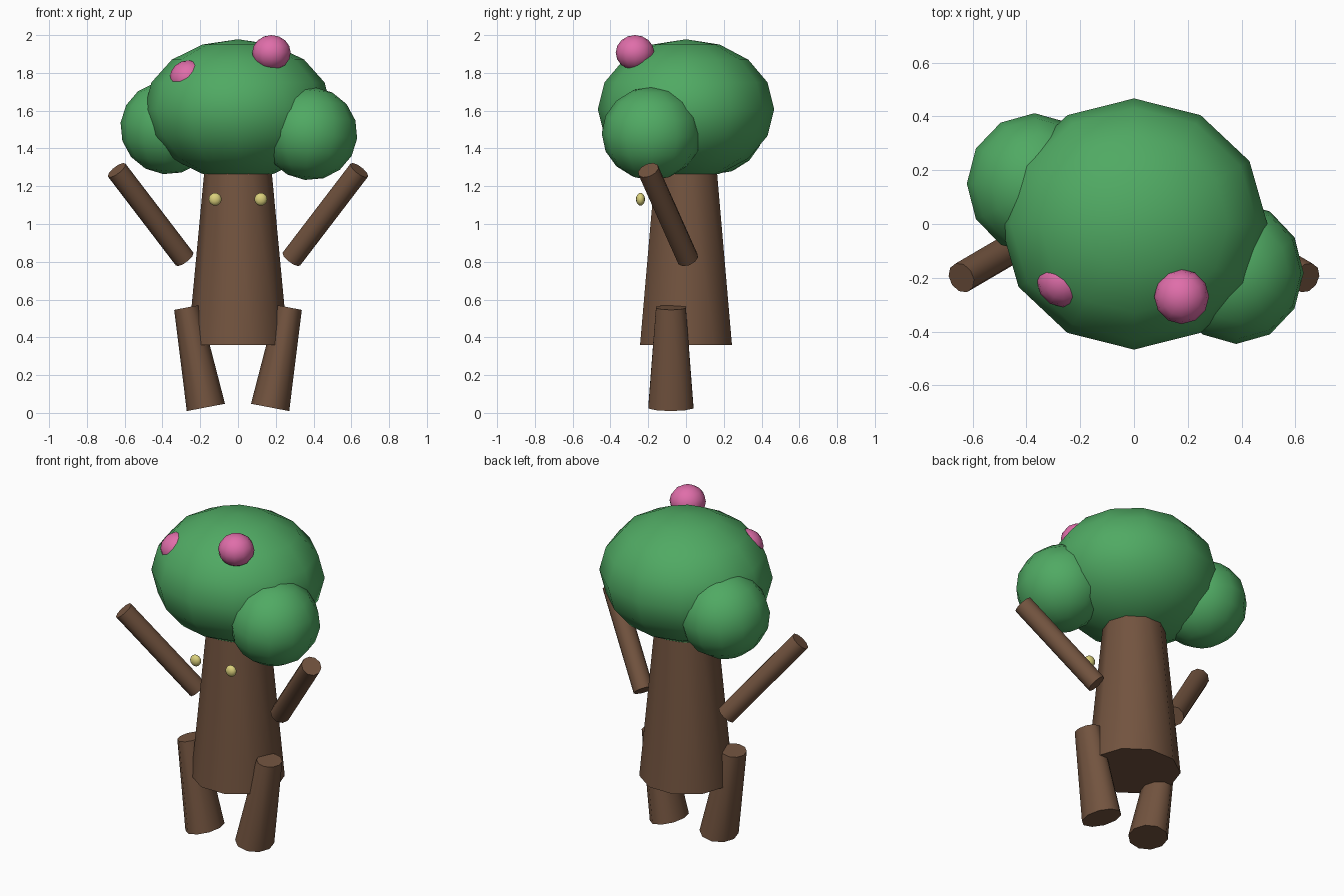
import bpy
import bmesh
from math import radians
from mathutils import Vector, Matrix

cube = bpy.data.objects.get("Cube")
if cube:
    bpy.data.objects.remove(cube)


def material(name, rgb):
    mat = bpy.data.materials.new(name)
    mat.use_nodes = True
    mat.diffuse_color = (*rgb, 1)
    mat.node_tree.nodes["Principled BSDF"].inputs["Base Color"].default_value = (*rgb, 1)
    return mat


bark = material("bark brown", (0.17, 0.088, 0.05))
leaf = material("leaf green", (0.08, 0.4, 0.125))
pink = material("blossom pink", (0.74, 0.155, 0.4))
yellow = material("eye yellow", (0.7, 0.63, 0.2))


def finish(name, bm, mat):
    mesh = bpy.data.meshes.new(name)
    bm.to_mesh(mesh)
    bm.free()
    mesh.materials.append(mat)
    obj = bpy.data.objects.new(name, mesh)
    bpy.context.collection.objects.link(obj)
    bpy.ops.object.select_all(action='DESELECT')
    obj.select_set(True)
    bpy.context.view_layer.objects.active = obj
    bpy.ops.object.shade_smooth_by_angle(angle=radians(50))
    return obj


def limb(name, start, end, r_start, r_end, depth_scale=1.0):
    """Tapered ten-sided cylinder between two points."""
    start, end = Vector(start), Vector(end)
    axis = end - start
    turn = Vector((0, 0, 1)).rotation_difference(axis).to_matrix().to_4x4()
    place = (Matrix.Translation((start + end) / 2) @ turn
             @ Matrix.Diagonal((1, depth_scale, 1, 1)) @ Matrix.Rotation(radians(90), 4, 'Z'))
    bm = bmesh.new()
    bmesh.ops.create_cone(bm, cap_ends=True, segments=10, radius1=r_start,
                          radius2=r_end, depth=axis.length, matrix=place)
    return finish(name, bm, bark)


def ball(name, center, radii, mat, tilt=0):
    """Coarse smooth ellipsoid, tilted about the front-back axis."""
    place = (Matrix.Translation(center) @ Matrix.Rotation(radians(tilt), 4, 'Y')
             @ Matrix.Diagonal((*radii, 1)))
    bm = bmesh.new()
    bmesh.ops.create_uvsphere(bm, u_segments=12, v_segments=8, radius=1, matrix=place)
    return finish(name, bm, mat)


# Trunk
limb("trunk", (0, 0, 0.36), (0, 0, 1.42), 0.265, 0.165, 0.965)

# Paired arms, legs and eyes
for side, s in (("left", 1), ("right", -1)):
    limb(side + "_arm", (s * 0.283, 0.01, 0.815), (s * 0.642, -0.2, 1.285), 0.058, 0.058)
    limb(side + "_leg", (s * 0.17, -0.08, 0.029), (s * 0.271, -0.08, 0.558), 0.103, 0.068, 1.22)
    ball(side + "_eye", (s * 0.121, -0.241, 1.131), (0.034, 0.024, 0.034), yellow)

# Foliage
ball("main_canopy", (0, 0, 1.608), (0.496, 0.467, 0.37), leaf)
ball("left_canopy_clump", (0.38, -0.182, 1.479), (0.252, 0.264, 0.247), leaf, 6)
ball("right_canopy_clump", (-0.37, 0.15, 1.51), (0.253, 0.262, 0.247), leaf, 6)

# Blossoms
ball("large_blossom", (0.177, -0.27, 1.907), (0.102, 0.102, 0.093), pink)
ball("small_blossom", (-0.262, -0.21, 1.772), (0.1, 0.1, 0.095), pink)
